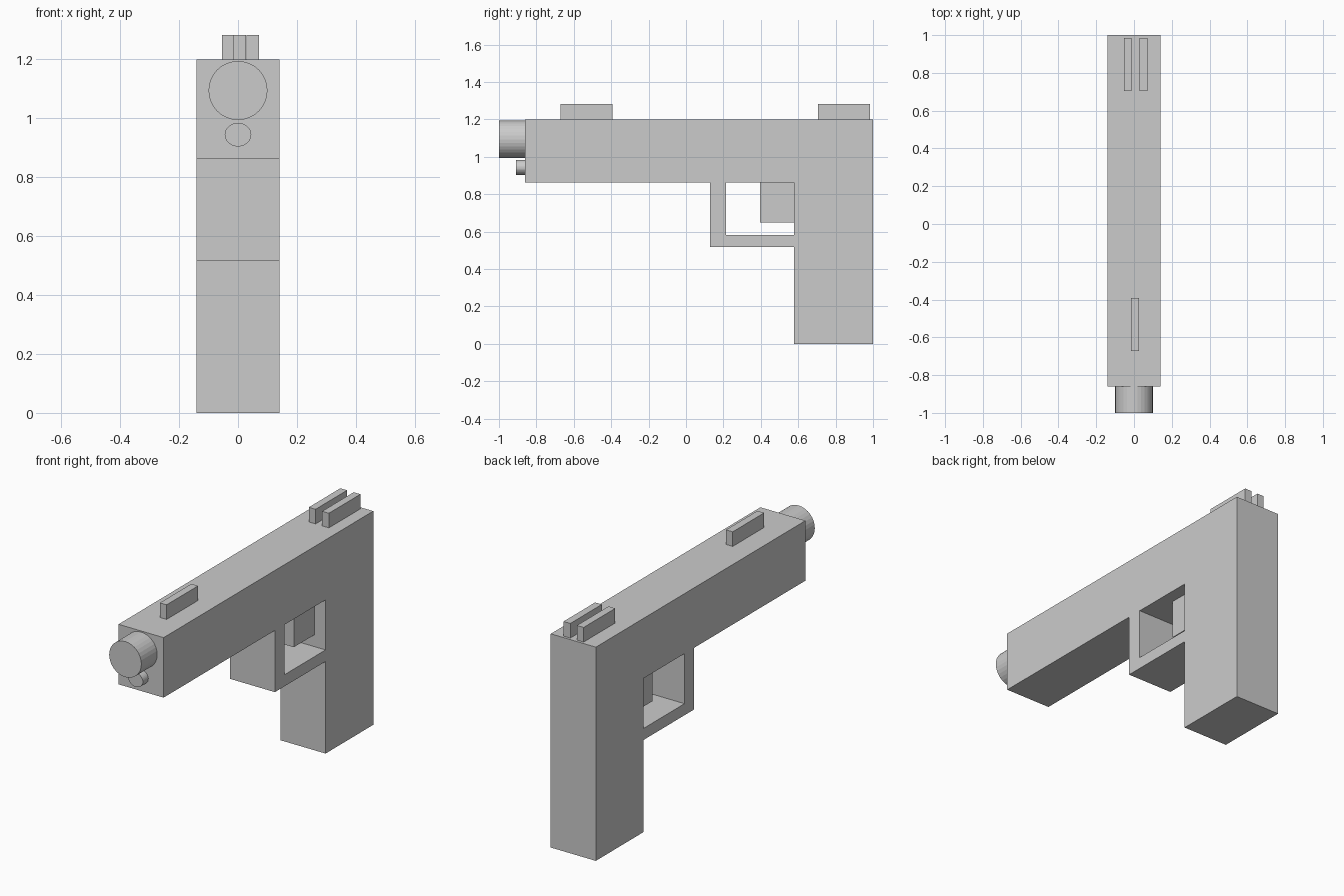
import bpy, bmesh, math
from mathutils import Matrix, Vector

cube = bpy.data.objects.get("Cube")
if cube:
    bpy.data.objects.remove(cube, do_unlink=True)

# Single grey finish
grey = bpy.data.materials.new("plain_grey")
grey.use_nodes = True
color = (0.6, 0.6, 0.6, 1.0)
grey.diffuse_color = color
grey.node_tree.nodes["Principled BSDF"].inputs["Base Color"].default_value = color


def finish(name, bm):
    bmesh.ops.recalc_face_normals(bm, faces=bm.faces[:])
    mesh = bpy.data.meshes.new(name)
    bm.to_mesh(mesh)
    bm.free()
    mesh.materials.append(grey)
    obj = bpy.data.objects.new(name, mesh)
    bpy.context.collection.objects.link(obj)
    return obj


def box(name, lo, hi):
    lo, hi = Vector(lo), Vector(hi)
    bm = bmesh.new()
    bmesh.ops.create_cube(bm, size=1, matrix=Matrix.Translation((lo + hi) / 2)
                          @ Matrix.Diagonal((*(hi - lo), 1)))
    return finish(name, bm)


def tube(name, y0, y1, z, rx, rz):
    """Solid cylinder lying along y."""
    bm = bmesh.new()
    bmesh.ops.create_cone(bm, cap_ends=True, segments=32, radius1=1, radius2=1, depth=1,
                          matrix=Matrix.Translation((0, (y0 + y1) / 2, z))
                          @ Matrix.Diagonal((rx, y1 - y0, rz, 1))
                          @ Matrix.Rotation(math.pi / 2, 4, 'X'))
    return finish(name, bm)


def extruded_profile(name, loops, half_width):
    """Fill (y, z) outlines, the later ones being holes, and extrude along x."""
    bm = bmesh.new()
    for loop in loops:
        verts = [bm.verts.new((-half_width, y, z)) for y, z in loop]
        for a, b in zip(verts, verts[1:] + verts[:1]):
            bm.edges.new((a, b))
    bmesh.ops.triangle_fill(bm, use_beauty=True, use_dissolve=False,
                            edges=bm.edges[:], normal=(1, 0, 0))
    out = bmesh.ops.extrude_face_region(bm, geom=bm.faces[:])
    moved = [g for g in out["geom"] if isinstance(g, bmesh.types.BMVert)]
    bmesh.ops.translate(bm, verts=moved, vec=(2 * half_width, 0, 0))
    bmesh.ops.recalc_face_normals(bm, faces=bm.faces[:])
    bmesh.ops.dissolve_limit(bm, angle_limit=0.01, verts=bm.verts[:], edges=bm.edges[:])
    return finish(name, bm)


# Slide, grip and trigger guard in one slab with the guard opening
outline = [(-0.86, 1.2), (1.0, 1.2), (1.0, 0.0), (0.577, 0.0), (0.577, 0.517),
           (0.127, 0.517), (0.127, 0.863), (-0.86, 0.863)]
opening = [(0.213, 0.863), (0.577, 0.863), (0.577, 0.582), (0.213, 0.582)]
extruded_profile("frame", [outline, opening], 0.14)

# Trigger
box("trigger", (-0.07, 0.395, 0.648), (0.07, 0.577, 0.863))

# Muzzle and guide rod
tube("muzzle", -1.0, -0.86, 1.094, 0.1, 0.1)
tube("guide_rod", -0.908, -0.86, 0.944, 0.045, 0.04)

# Sights
box("front_sight", (-0.015, -0.672, 1.2), (0.027, -0.393, 1.282))
for name, x in (("rear_sight_right", -0.054), ("rear_sight_left", 0.029)):
    box(name, (x, 0.705, 1.2), (x + 0.042, 0.985, 1.282))
